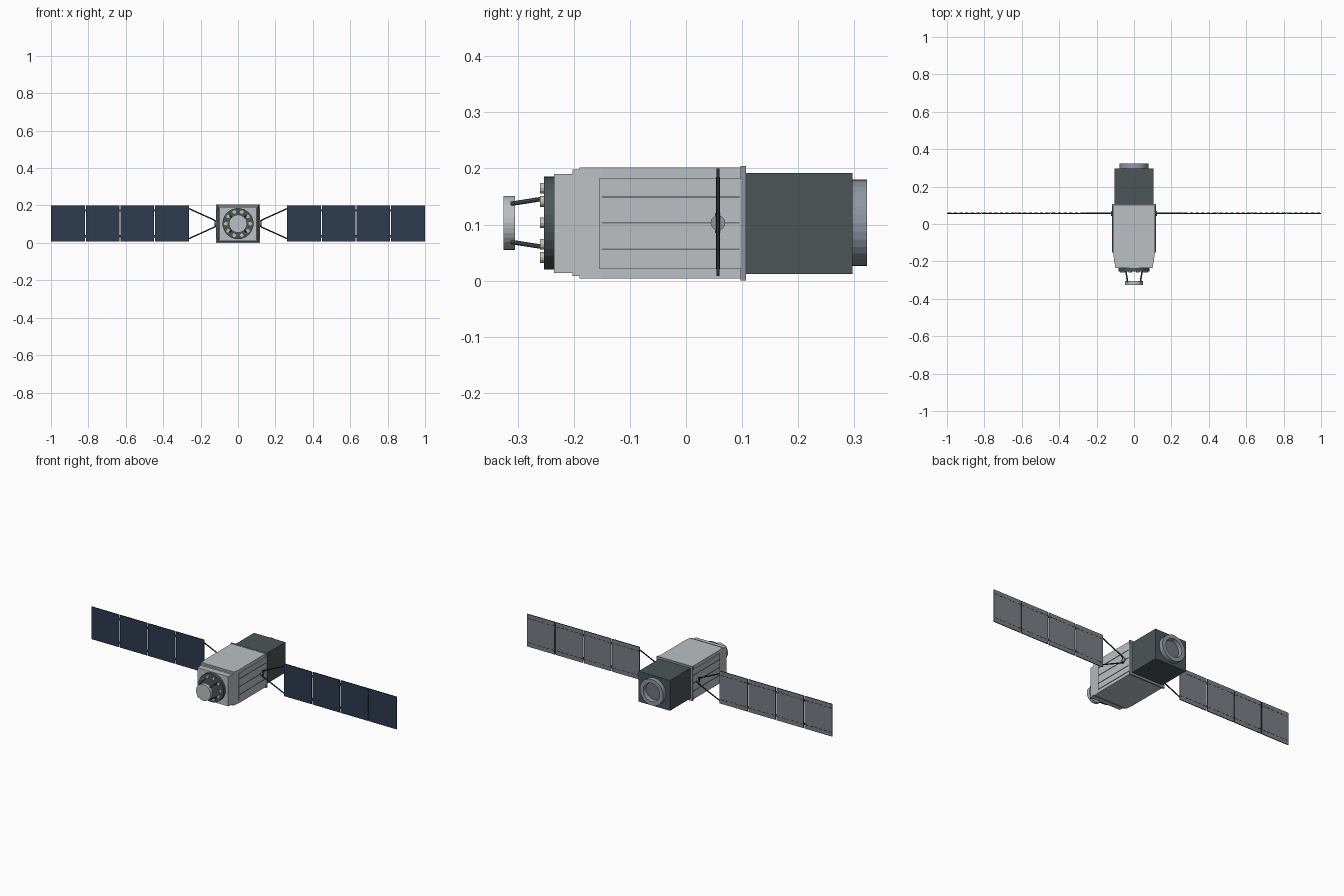
import bpy, bmesh, math
from mathutils import Vector

cube = bpy.data.objects.get("Cube")
if cube:
    bpy.data.objects.remove(cube, do_unlink=True)


def material(name, r, g, b):
    m = bpy.data.materials.new(name)
    m.use_nodes = True
    m.diffuse_color = (r, g, b, 1)
    m.node_tree.nodes["Principled BSDF"].inputs["Base Color"].default_value = (r, g, b, 1)
    return m


SILVER = material("silver_grey", .50, .53, .55)
STEEL = material("steel_blue_grey", .28, .31, .37)
SLATE = material("dark_slate", .07, .09, .095)
BLACK = material("near_black", .02, .023, .026)
NAVY = material("solar_navy", .026, .043, .08)
BACK = material("panel_back_grey", .20, .21, .235)
CREAM = material("nozzle_cream", .58, .55, .42)
GROOVE = material("groove_grey", .17, .18, .20)
MID = .103  # height of the long axis


def finish(name, bm, *mats):
    bmesh.ops.recalc_face_normals(bm, faces=bm.faces)
    me = bpy.data.meshes.new(name)
    bm.to_mesh(me)
    bm.free()
    for m in mats:
        me.materials.append(m)
    ob = bpy.data.objects.new(name, me)
    bpy.context.collection.objects.link(ob)
    return ob


def box(name, x, y, z, *mats):
    """Box from (low, high) pairs on each axis."""
    bm = bmesh.new()
    bmesh.ops.create_cube(bm, size=1)
    for v in bm.verts:
        v.co = [(a + b) / 2 + c * (b - a) for (a, b), c in zip((x, y, z), v.co)]
    return finish(name, bm, *mats)


def lathe(name, profile, mat, center=(0, 0, MID), sides=32, axis="y"):
    """Spin (radius, distance) points around the y or x axis."""
    bm = bmesh.new()
    rings = []
    for r, d in profile:
        ring = []
        for i in range(sides):
            a = math.tau * i / sides
            p = (r * math.cos(a), d, r * math.sin(a))
            if axis == "x":
                p = (d, p[0], p[2])
            ring.append(bm.verts.new(Vector(p) + Vector(center)))
        rings.append(ring)
    for a, b in zip(rings, rings[1:]):
        for i in range(sides):
            j = (i + 1) % sides
            bm.faces.new((a[i], a[j], b[j], b[i]))
    bm.faces.new(rings[0])
    bm.faces.new(rings[-1])
    return finish(name, bm, mat)


def rod(name, a, b, radius, mat):
    a, b = Vector(a), Vector(b)
    bm = bmesh.new()
    bmesh.ops.create_cone(bm, cap_ends=True, segments=8, radius1=radius,
                          radius2=radius, depth=(b - a).length)
    ob = finish(name, bm, mat)
    ob.location = (a + b) / 2
    ob.rotation_euler = (b - a).to_track_quat("Z", "Y").to_euler()
    return ob


def plan(name, outline, z0, z1, mat):
    """Mirrored plan outline of (half width, y), extruded upward."""
    bm = bmesh.new()
    pts = outline + [(-x, y) for x, y in reversed(outline)]
    face = bm.faces.new([bm.verts.new((x, y, z0)) for x, y in pts])
    ext = bmesh.ops.extrude_face_region(bm, geom=[face])
    for v in ext["geom"]:
        if isinstance(v, bmesh.types.BMVert):
            v.co.z = z1
    return finish(name, bm, mat)


# Main hull with stepped, tapering nose
plan("main_hull", [(.112, .1), (.112, -.15), (.107, -.19)], .004, .202, SILVER)
plan("nose_step", [(.107, -.19), (.106, -.202)], .008, .198, SILVER)
plan("nose_block", [(.104, -.202), (.1, -.235)], .014, .19, SILVER)

# Rear flange, service box and open ring
box("rear_flange", (-.117, .117), (.097, .107), (0, .204), STEEL)
box("service_box", (-.103, .103), (.107, .297), (.012, .192), SLATE)
lathe("rear_ring", [(.077, .297), (.077, .323), (.054, .323), (.05, .3)], STEEL)
lathe("rear_ring_floor", [(.05, .299), (.05, .302)], GROOVE)

# Docking collar with a circle of nozzles
lathe("docking_collar", [(.083, -.235), (.083, -.253)], SLATE)
for i in range(10):
    a = math.tau * i / 10
    lathe("nozzle", [(.0095, -.252), (.0095, -.26)], CREAM,
          (.065 * math.cos(a), 0, MID + .065 * math.sin(a)), 12)

# Front disc on four struts
lathe("front_disc", [(.048, -.325), (.048, -.305)], SILVER)
for sx in (-1, 1):
    for sz in (-1, 1):
        rod("disc_strut", (sx * .034, -.312, MID + sz * .034),
            (sx * .046, -.235, MID + sz * .046), .004, SLATE)

EDGES = [.262, .447, .631, .816, 1]
for s, side in ((1, "left"), (-1, "right")):
    def span(a, b):
        return tuple(sorted((s * a, s * b)))

    # Raised side plate with long ribs
    box(side + "_side_plate", span(.111, .116), (-.155, .098), (.022, .182), SILVER)
    for z in (.056, MID, .149):
        box(side + "_side_rib", span(.115, .118), (-.15, .095), (z - .0015, z + .0015), GROOVE)

    # Wing hub and V-shaped yoke
    lathe(side + "_wing_hub", [(.013, s * .114), (.013, s * .124)], STEEL,
          (0, .057, MID), 20, "x")
    rod(side + "_yoke_base", (s * .122, .057, MID - .018), (s * .122, .057, MID + .018), .004, BLACK)
    for t in (-1, 1):
        rod(side + "_yoke_arm", (s * .12, .057, MID + t * .016),
            (s * .264, .057, MID + t * .081), .0035, BLACK)

    # Four solar panels, coloured by the way each face points
    for i, (a, b) in enumerate(zip(EDGES, EDGES[1:])):
        a += .003 if i else 0
        b -= .003 if i < 3 else 0
        panel = box(side + "_solar_panel", span(a, b), (.0545, .0595), (.008, .2),
                    BLACK, NAVY, BACK)
        for f in panel.data.polygons:
            f.material_index = 1 if f.normal.y < -.5 else 2 if f.normal.y > .5 else 0
        # Dashed seams on the back
        step = (b - a) / 6
        for k in range(6):
            x = a + step * (k + .2)
            for z in (.032, .176):
                box(side + "_back_dash", span(x, x + step * .6), (.059, .0605),
                    (z - .0012, z + .0012), BLACK)
        # Hinges to the next panel
        if i < 3:
            for z in (.035, .173):
                box(side + "_panel_hinge", span(b - .002, b + .008), (.055, .061),
                    (z - .006, z + .006), BLACK)
